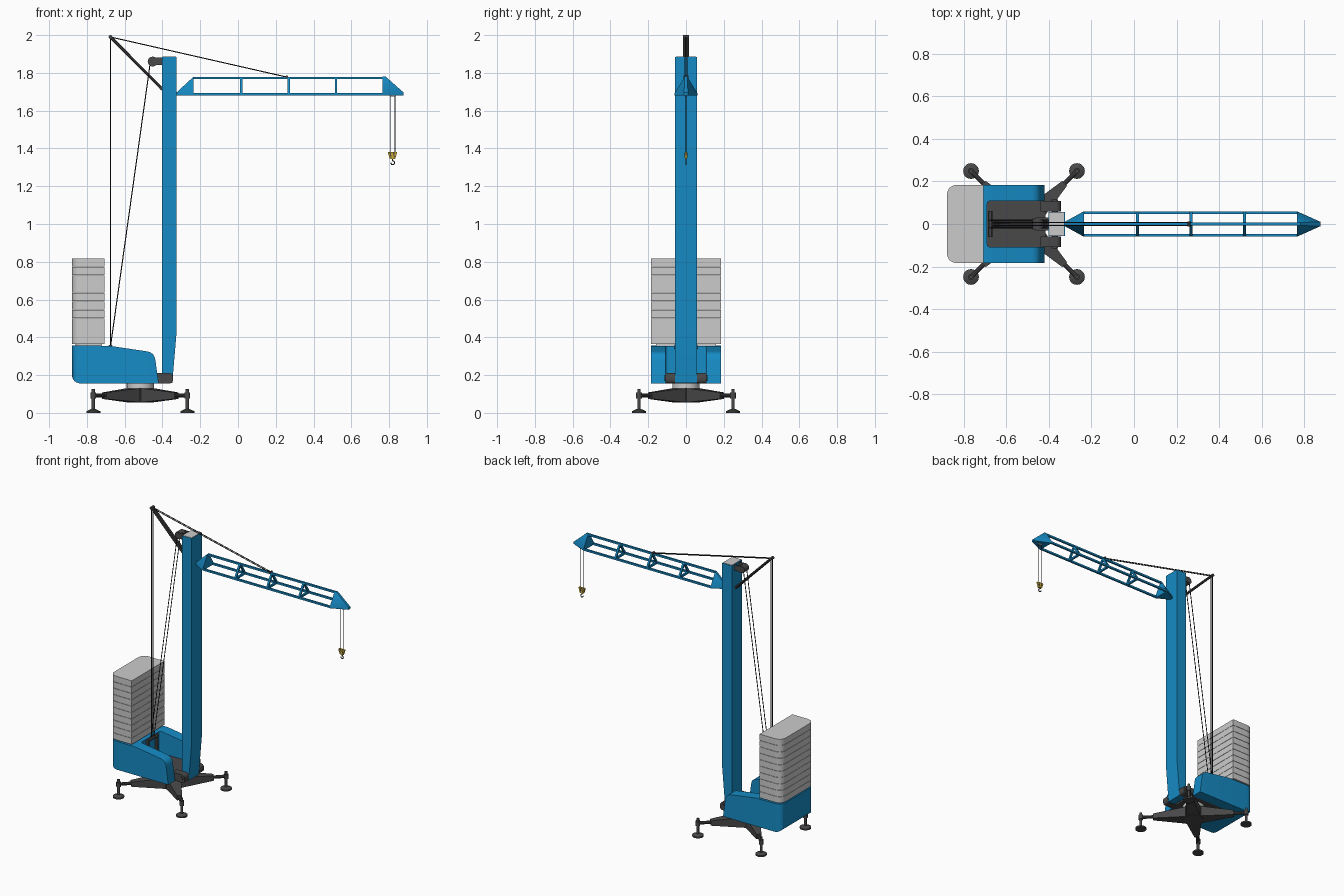
import bpy, bmesh, math
from mathutils import Vector, Matrix

if "Cube" in bpy.data.objects:
    bpy.data.objects.remove(bpy.data.objects["Cube"])


def material(name, rgb):
    m = bpy.data.materials.new(name)
    m.diffuse_color = (*rgb, 1)
    m.use_nodes = True
    m.node_tree.nodes["Principled BSDF"].inputs["Base Color"].default_value = m.diffuse_color
    return m


BLUE = material("blue_paint", (0.008, 0.26, 0.56))
DARK = material("dark_steel", (0.065, 0.065, 0.068))
ROPE = material("rope_black", (0.02, 0.02, 0.02))
YELLOW = material("hook_yellow", (0.6, 0.4, 0.03))


def finish(name, bm, mat=None):
    bmesh.ops.recalc_face_normals(bm, faces=bm.faces)
    me = bpy.data.meshes.new(name)
    bm.to_mesh(me)
    bm.free()
    ob = bpy.data.objects.new(name, me)
    bpy.context.collection.objects.link(ob)
    if mat:
        me.materials.append(mat)
    return ob


def fillet(pts, n=6):
    """Round the corners of a closed outline given as (u, v, radius)."""
    out = []
    for i, (u, v, r) in enumerate(pts):
        p = Vector((u, v))
        if not r:
            out.append(p)
            continue
        a = p + (Vector(pts[i - 1][:2]) - p).normalized() * r
        b = p + (Vector(pts[(i + 1) % len(pts)][:2]) - p).normalized() * r
        for k in range(n + 1):
            t = k / n
            out.append(a * (1 - t) ** 2 + p * 1.7 * t * (1 - t) + p * 0.3 * t * (1 - t) + b * t * t)
    return out


def prism(name, pts, axis, spans, mat=None):
    """Extrude an outline along y (outline in xz) or z (outline in xy)."""
    bm = bmesh.new()
    for lo, hi in spans:
        rings = []
        for h in (lo, hi):
            rings.append([bm.verts.new((u, h, v) if axis == 'y' else (u, v, h))
                          for u, v in fillet(pts)])
        a, b = rings
        bm.faces.new(a)
        bm.faces.new(b)
        for i in range(len(a)):
            bm.faces.new((a[i - 1], a[i], b[i], b[i - 1]))
    return finish(name, bm, mat)


def bars(name, items, seg, mat=None):
    """Bars (start, end, r1, r2); four-sided ones take r as half width."""
    bm = bmesh.new()
    for p, q, r1, r2 in items:
        p, q = Vector(p), Vector(q)
        d = q - p
        k = math.sqrt(2) if seg == 4 else 1
        turn = math.pi / 4 if seg == 4 else 0
        mx = (Matrix.Translation((p + q) / 2) @ d.to_track_quat('Z', 'Y').to_matrix().to_4x4()
              @ Matrix.Rotation(turn, 4, 'Z'))
        bmesh.ops.create_cone(bm, cap_ends=True, segments=seg, radius1=r1 * k,
                              radius2=r2 * k, depth=d.length, matrix=mx)
    return finish(name, bm, mat)


def hull(name, groups, mat):
    bm = bmesh.new()
    for pts in groups:
        vs = [bm.verts.new(p) for p in pts]
        bmesh.ops.convex_hull(bm, input=vs)
    return finish(name, bm, mat)


def boolean(ob, other, op):
    m = ob.modifiers.new(op, 'BOOLEAN')
    m.operation, m.object, m.solver = op, other, 'EXACT'
    bpy.context.view_layer.objects.active = ob
    bpy.ops.object.modifier_apply(modifier=m.name)
    bpy.data.objects.remove(other)


# Undercarriage: hub, four tapered outriggers, jacks and pads
CX, R = -0.517, 0.352
dirs = [Vector((sx * math.sqrt(.5), sy * math.sqrt(.5), 0)) for sx in (-1, 1) for sy in (-1, 1)]
arms, rods, jacks = [], [], []
for d in dirs:
    s = Vector((-d.y, d.x, 0))
    c = Vector((CX, 0, 0))
    sect = [(0.04, 0.05, 0.055, 0.132), (0.27, 0.016, 0.074, 0.108)]
    arms.append([c + d * r + s * w * k + Vector((0, 0, z))
                 for r, w, z0, z1 in sect for k in (-1, 1) for z in (z0, z1)])
    e = c + d * R
    z = Vector((0, 0, 1))
    rods.append((c + d * 0.25 + z * 0.092, e + z * 0.092, 0.011, 0.011))
    jacks += [(e, e + z * 0.01, 0.037, 0.037), (e + z * 0.01, e + z * 0.02, 0.034, 0.013),
              (e + z * 0.015, e + z * 0.126, 0.009, 0.009),
              (e + z * 0.075, e + z * 0.108, 0.015, 0.015)]
hull("outrigger_arms", arms, DARK)
bars("outrigger_rods", rods, 10, DARK)
bars("outrigger_jacks_and_pads", jacks, 20, DARK)
bars("undercarriage_hub", [((CX, 0, 0.055), (CX, 0, 0.133), 0.073, 0.073)], 8, DARK)
bars("slewing_ring", [((CX, 0, 0.13), (CX, 0, 0.158), 0.072, 0.072)], 32)

# Machinery body: side profile crossed with a rounded plan, hollowed at the front
body = prism("machinery_body", [(-0.88, 0.155, 0.055), (-0.42, 0.155, 0), (-0.443, 0.32, 0.04),
                                (-0.68, 0.355, 0.02), (-0.88, 0.357, 0)], 'y', [(-0.3, 0.3)], BLUE)
plan = prism("body_plan", [(-0.88, -0.184, 0.055), (-0.3, -0.184, 0), (-0.3, 0.184, 0),
                           (-0.88, 0.184, 0.055)], 'z', [(0, 0.6)], BLUE)
boolean(body, plan, 'INTERSECT')
well = prism("body_well", [(-0.69, -0.108, 0.015), (-0.3, -0.108, 0), (-0.3, 0.108, 0),
                           (-0.69, 0.108, 0.015)], 'z', [(0.1, 0.6)], BLUE)
boolean(body, well, 'DIFFERENCE')

# Dark floor frame with two ears carrying the mast foot
prism("floor_frame", [(-0.69, -0.109, 0), (-0.415, -0.109, 0), (-0.415, 0.109, 0),
                      (-0.69, 0.109, 0)], 'z', [(0.156, 0.2)], DARK)
prism("mast_foot_ears", [(-0.44, 0.156, 0), (-0.344, 0.156, 0.022), (-0.344, 0.212, 0.026),
                         (-0.44, 0.212, 0)], 'y', [(-0.109, -0.058), (0.058, 0.109)], DARK)
bars("mast_foot_pin", [((-0.372, -0.114, 0.184), (-0.372, 0.114, 0.184), 0.016, 0.016)], 16, DARK)
bars("rope_anchor_bar", [((-0.675, -0.06, 0.35), (-0.675, 0.06, 0.35), 0.011, 0.011)], 12, DARK)
bars("rope_anchor_posts", [((-0.675, y, 0.19), (-0.675, y, 0.355), 0.008, 0.008)
                           for y in (-0.05, 0.05)], 4, DARK)

# Ballast stack of ten slabs
H = 0.0455
prism("ballast_slabs", [(-0.88, -0.184, 0.055), (-0.708, -0.184, 0), (-0.708, 0.184, 0),
                        (-0.88, 0.184, 0.055)], 'z',
      [(0.365 + i * H, 0.365 + (i + 1) * H - 0.002) for i in range(10)])
prism("ballast_seat", [(-0.86, -0.16, 0.05), (-0.72, -0.16, 0), (-0.72, 0.16, 0),
                       (-0.86, 0.16, 0.05)], 'z', [(0.35, 0.366)])

# Mast with a tapered foot, and its lid
prism("mast", [(-0.402, 0.157, 0), (-0.348, 0.157, 0), (-0.325, 0.43, 0), (-0.325, 1.884, 0),
               (-0.402, 1.884, 0)], 'y', [(-0.057, 0.057)], BLUE)
prism("mast_lid", [(-0.399, -0.054, 0), (-0.328, -0.054, 0), (-0.328, 0.054, 0),
                   (-0.399, 0.054, 0)], 'z', [(1.88, 1.887)])

# Mast head sheave in its bracket
prism("head_bracket", [(-0.46, 1.842, 0), (-0.40, 1.842, 0), (-0.40, 1.882, 0),
                       (-0.46, 1.882, 0)], 'y', [(-0.03, -0.02), (0.02, 0.03)], DARK)
bars("head_sheave", [((-0.452, -0.026, 1.86), (-0.452, 0.026, 1.86), 0.026, 0.026)], 20, DARK)

# Rear strut pair with apex and foot pins
APEX = (-0.675, 1.99)
bars("rear_strut", [((-0.40, y, 1.713), (APEX[0], y * 0.7, APEX[1]), 0.008, 0.008)
                    for y in (-0.011, 0.011)], 10, DARK)
bars("strut_pins", [((x, -w, z), (x, w, z), 0.01, 0.01)
                    for x, z, w in ((*APEX, 0.016), (-0.405, 1.718, 0.022))], 12, DARK)

# Stay ropes and jib pendants
r = 0.0028
ropes = []
for y in (-1, 1):
    ropes += [((APEX[0], y * 0.008, APEX[1]), (-0.675, y * 0.008, 0.352), r, r),
              ((-0.465, y * 0.018, 1.85), (-0.675, y * 0.018, 0.352), r, r),
              ((APEX[0], y * 0.006, APEX[1]), (0.258, y * 0.006, 1.778), r, r)]
bars("stay_ropes", ropes, 6, ROPE)
bars("pendant_pin", [((0.258, -0.012, 1.779), (0.258, 0.012, 1.779), 0.008, 0.008)], 10, DARK)

# Jib: triangular truss with solid tapered ends
X0, X1, ZB, ZT, W = -0.235, 0.77, 1.688, 1.773, 0.053
h = 0.0065
truss = [((X0, 0, ZT), (X1, 0, ZT), h, h)]
truss += [((X0, y, ZB), (X1, y, ZB), h, h) for y in (-W, W)]
for i in range(1, 4):
    x = X0 + (X1 - X0) * i / 4
    truss += [((x, y, ZB), (x, 0, ZT), h, h) for y in (-W, W)]
    truss.append(((x, -W, ZB), (x, W, ZB), h, h))
bars("jib_truss", truss, 4, BLUE)
ends = []
for xa, xt, xb in ((X0, X0, -0.326), (X1 - 0.005, 0.782, 0.877)):
    ends.append([(xa, -0.06, 1.681), (xa, 0.06, 1.681), (xa, -0.007, 1.78), (xa, 0.007, 1.78),
                 (xt, -0.007, 1.78), (xt, 0.007, 1.78), (xa, -0.06, 1.693), (xa, 0.06, 1.693)]
                + [(xb, y, z) for y in (-0.01, 0.01) for z in (1.681, 1.696)])
hull("jib_ends", ends, BLUE)

# Hoist ropes, guide sheaves, striped block and hook
HX = 0.818
bars("jib_tip_sheaves", [((HX + s * 0.006, -0.006, 1.683), (HX + s * 0.006, 0.006, 1.683),
                          0.009, 0.009) for s in (-1, 1)], 12)
bars("hoist_ropes", [((HX + s * 0.013, 0, 1.685), (HX + s * 0.013, 0, 1.37), 0.0018, 0.0018)
                     for s in (-1, 1)], 6, ROPE)
prism("hook_block", [(HX - 0.013, 1.343, 0.003), (HX + 0.013, 1.343, 0.003),
                     (HX + 0.026, 1.382, 0.006), (HX - 0.026, 1.382, 0.006)],
      'y', [(-0.006, 0.006)], YELLOW)
for i, x in enumerate((-0.014, 0.004)):
    prism(f"block_stripe_{i + 1}", [(HX + x - 0.003, 1.379, 0), (HX + x + 0.005, 1.379, 0),
                                    (HX + x + 0.009, 1.352, 0), (HX + x + 0.004, 1.352, 0)],
          'y', [(-0.0068, 0.0068)], DARK)
cu = bpy.data.curves.new("hook", 'CURVE')
cu.dimensions, cu.bevel_depth, cu.bevel_resolution = '3D', 0.0032, 2
path = [(HX, 1.345), (HX, 1.336)] + [(HX + 0.001 + 0.010 * math.cos(a), 1.324 + 0.010 * math.sin(a))
                                     for a in (math.radians(80 - 30 * k) for k in range(10))]
sp = cu.splines.new('POLY')
sp.points.add(len(path) - 1)
for p, (x, z) in zip(sp.points, path):
    p.co = (x, 0, z, 1)
cu.use_fill_caps = True
cu.materials.append(DARK)
bpy.context.collection.objects.link(bpy.data.objects.new("hook", cu))

# Smooth round parts, keep hard edges
for ob in bpy.data.objects:
    ob.select_set(ob.type == 'MESH')
bpy.context.view_layer.objects.active = body
bpy.ops.object.shade_smooth_by_angle(angle=math.radians(30))
